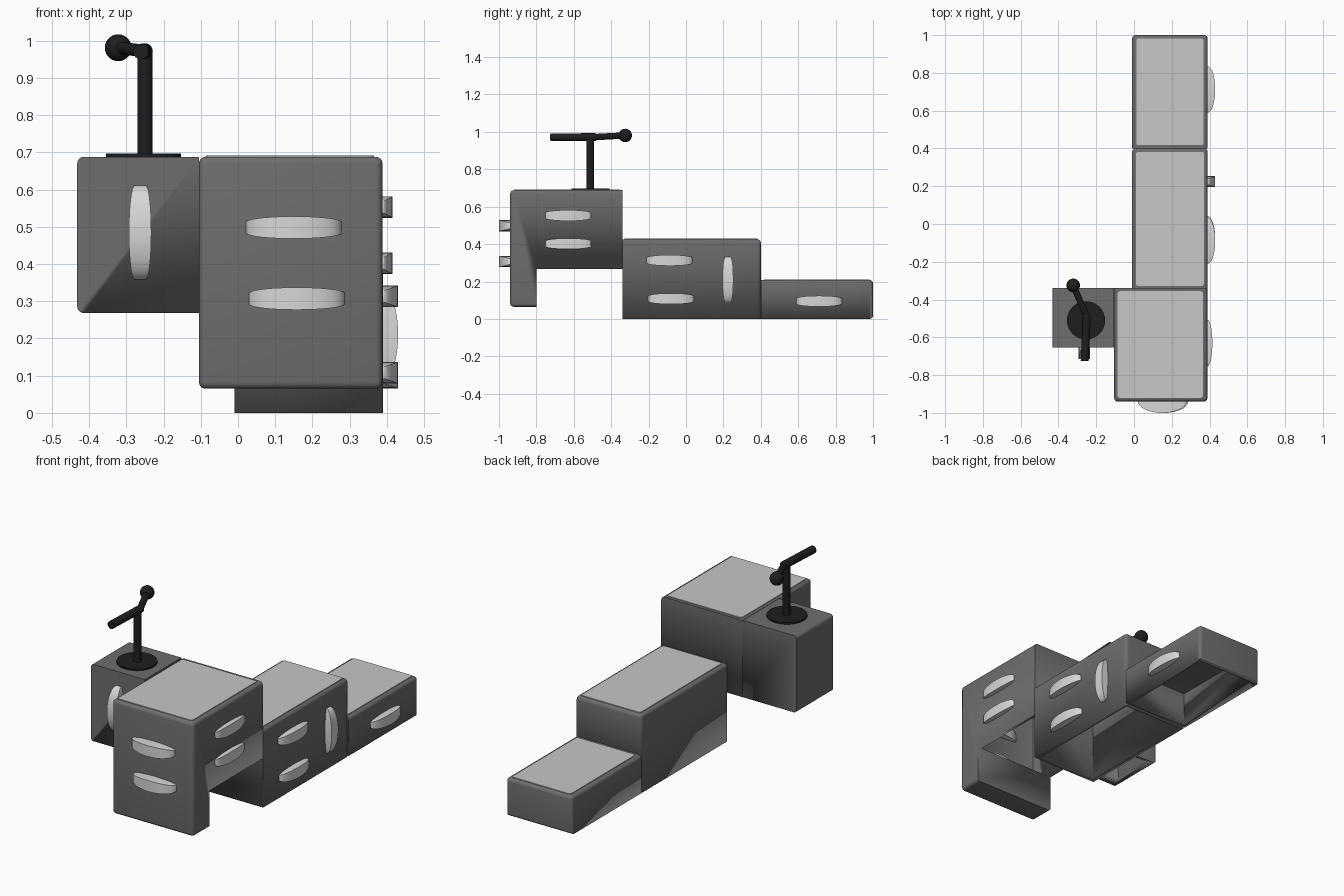
import bpy, bmesh, math
from mathutils import Vector, Matrix

if "Cube" in bpy.data.objects:
    bpy.data.objects.remove(bpy.data.objects["Cube"])

WALL, R = 0.025, 0.018


def material(name, v):
    m = bpy.data.materials.new(name)
    m.diffuse_color = (v, v, v, 1)
    m.use_nodes = True
    m.node_tree.nodes["Principled BSDF"].inputs["Base Color"].default_value = m.diffuse_color
    return m


GREY = material("dark grey", 0.155)
PAD = material("light grey", 0.57)
HOLD = material("pale grey", 0.68)
BLACK = material("black", 0.013)


def finish(name, bm, mat, angle=35):
    bmesh.ops.recalc_face_normals(bm, faces=bm.faces)
    me = bpy.data.meshes.new(name)
    bm.to_mesh(me)
    bm.free()
    ob = bpy.data.objects.new(name, me)
    bpy.context.collection.objects.link(ob)
    me.materials.append(mat)
    bpy.ops.object.select_all(action='DESELECT')
    ob.select_set(True)
    bpy.context.view_layer.objects.active = ob
    bpy.ops.object.shade_smooth_by_angle(angle=math.radians(angle))
    return ob


def near(a, b):
    return abs(a - b) < 1e-4


def shell(name, x0, x1, profile, open_z, sharp):
    """Extrude a (y, z) profile along x, round it, open the underside, give it wall thickness."""
    bm = bmesh.new()
    f = bm.faces.new([bm.verts.new((x0, y, z)) for y, z in profile])
    ext = bmesh.ops.extrude_face_region(bm, geom=[f])
    bmesh.ops.translate(bm, vec=(x1 - x0, 0, 0),
                        verts=[v for v in ext['geom'] if isinstance(v, bmesh.types.BMVert)])
    bmesh.ops.recalc_face_normals(bm, faces=bm.faces)
    edges = [e for e in bm.edges if not sharp(e.verts[0].co, e.verts[1].co)]
    bmesh.ops.bevel(bm, geom=edges, offset=R, segments=4, profile=0.5, affect='EDGES')
    bm.normal_update()
    under = [f for f in bm.faces if f.normal.z < -0.99 and near(f.calc_center_median().z, open_z)]
    bmesh.ops.delete(bm, geom=under, context='FACES')
    ob = finish(name, bm, GREY)
    mod = ob.modifiers.new("wall", 'SOLIDIFY')
    mod.thickness, mod.offset, mod.use_even_offset = WALL, -1, True


def both(a, b, axis, value):
    return near(a[axis], value) and near(b[axis], value)


def rect(y0, y1, z0, z1):
    return [(y0, z0), (y1, z0), (y1, z1), (y0, z1)]


# Hollow steps, top block with its leg, and side box
shell("low_step", -0.01, 0.39, rect(0.4, 1.0, 0, 0.208), 0,
      lambda a, b: both(a, b, 1, 0.4) or (both(a, b, 2, 0) and not both(a, b, 1, 1.0)))
shell("middle_step", -0.01, 0.39, rect(-0.34, 0.4, 0, 0.425), 0,
      lambda a, b: both(a, b, 1, -0.34) or both(a, b, 2, 0))
shell("top_block", -0.105, 0.388,
      [(-0.94, 0.065), (-0.80, 0.065), (-0.80, 0.268), (-0.34, 0.268), (-0.34, 0.688), (-0.94, 0.688)],
      0.268, lambda a, b: both(a, b, 1, -0.34) or both(a, b, 2, 0.268)
      or (both(a, b, 1, -0.80)))
shell("side_box", -0.432, -0.105, rect(-0.655, -0.34, 0.268, 0.688), 0.268,
      lambda a, b: not (both(a, b, 0, -0.432) and near(a.z, b.z)))


# Thin pads on top of each step
def box(name, lo, hi, mat):
    bm = bmesh.new()
    bmesh.ops.create_cube(bm, size=1)
    lo, hi = Vector(lo), Vector(hi)
    for v in bm.verts:
        v.co = (lo + hi) / 2 + v.co * (hi - lo)
    bmesh.ops.bevel(bm, geom=[e for e in bm.edges if near(e.verts[0].co.x, e.verts[1].co.x)
                              and near(e.verts[0].co.y, e.verts[1].co.y)],
                    offset=0.012, segments=3, profile=0.5, affect='EDGES')
    finish(name, bm, mat)


box("low_pad", (0.012, 0.417, 0.204), (0.368, 0.982, 0.212), PAD)
box("middle_pad", (0.01, -0.328, 0.421), (0.37, 0.382, 0.429), PAD)
box("top_pad", (-0.087, -0.92, 0.684), (0.366, -0.356, 0.692), PAD)


# Climbing holds: crescent plan, thicker in the middle, half sunk through the wall
def hold(name, centre, along, out, length, depth, height, n=20):
    along, out = Vector(along), Vector(out)
    rot = Matrix((along, out.cross(along), out)).transposed()
    bm = bmesh.new()
    rings = []
    for i in range(n + 1):
        a = math.pi * i / n
        s = max(math.sin(a), 0.03)
        h = height * (0.5 + 0.5 * s)
        pts = [(h, s), (-h, s), (-h, -s), (h, -s)]
        rings.append([bm.verts.new(Vector(centre) + rot @ Vector((length * math.cos(a), y, depth * d)))
                      for y, d in pts])
    for p, q in zip(rings, rings[1:]):
        for k in range(4):
            bm.faces.new((p[k], p[(k + 1) % 4], q[(k + 1) % 4], q[k]))
    bm.faces.new(rings[0])
    bm.faces.new(rings[-1])
    finish(name, bm, HOLD, 40)


X, Y, Z = (1, 0, 0), (0, 1, 0), (0, 0, 1)
FRONT = (0, -1, 0)
for i, (y, z, along, d) in enumerate([(-0.63, 0.553, Y, 0.025), (-0.63, 0.402, Y, 0.025),
                                      (-0.088, 0.313, Y, 0.04), (-0.08, 0.108, Y, 0.04),
                                      (0.224, 0.21, Z, 0.04), (0.712, 0.095, Y, 0.04)]):
    hold(f"side_hold_{i + 1}", (0.39, y, z), along, X, 0.122, d, 0.029)
hold("front_hold_upper", (0.15, -0.94, 0.498), X, FRONT, 0.128, 0.06, 0.03)
hold("front_hold_lower", (0.158, -0.94, 0.307), X, FRONT, 0.128, 0.06, 0.03)
hold("side_box_hold", (-0.263, -0.655, 0.485), Z, FRONT, 0.126, 0.06, 0.03)


# Lever: base disc, post, bent handle and knob
def rod(name, p, q, r, seg=24):
    p, q = Vector(p), Vector(q)
    bm = bmesh.new()
    m = Matrix.Translation((p + q) / 2) @ (q - p).to_track_quat('Z', 'Y').to_matrix().to_4x4()
    bmesh.ops.create_cone(bm, cap_ends=True, segments=seg, radius1=r, radius2=r,
                          depth=(q - p).length, matrix=m)
    finish(name, bm, BLACK)


def ball(name, c, r):
    bm = bmesh.new()
    bmesh.ops.create_uvsphere(bm, u_segments=24, v_segments=14, radius=r, matrix=Matrix.Translation(c))
    finish(name, bm, BLACK)


bend, knob = (-0.25, -0.49, 0.972), (-0.322, -0.325, 0.981)
rod("lever_base", (-0.254, -0.51, 0.68), (-0.254, -0.51, 0.697), 0.101, 40)
rod("lever_post", (-0.25, -0.512, 0.69), (-0.25, -0.512, 0.97), 0.02)
rod("lever_grip", (-0.261, -0.725, 0.971), bend, 0.021)
rod("lever_arm", bend, knob, 0.017)
ball("lever_elbow", bend, 0.021)
ball("lever_knob", knob, 0.036)
